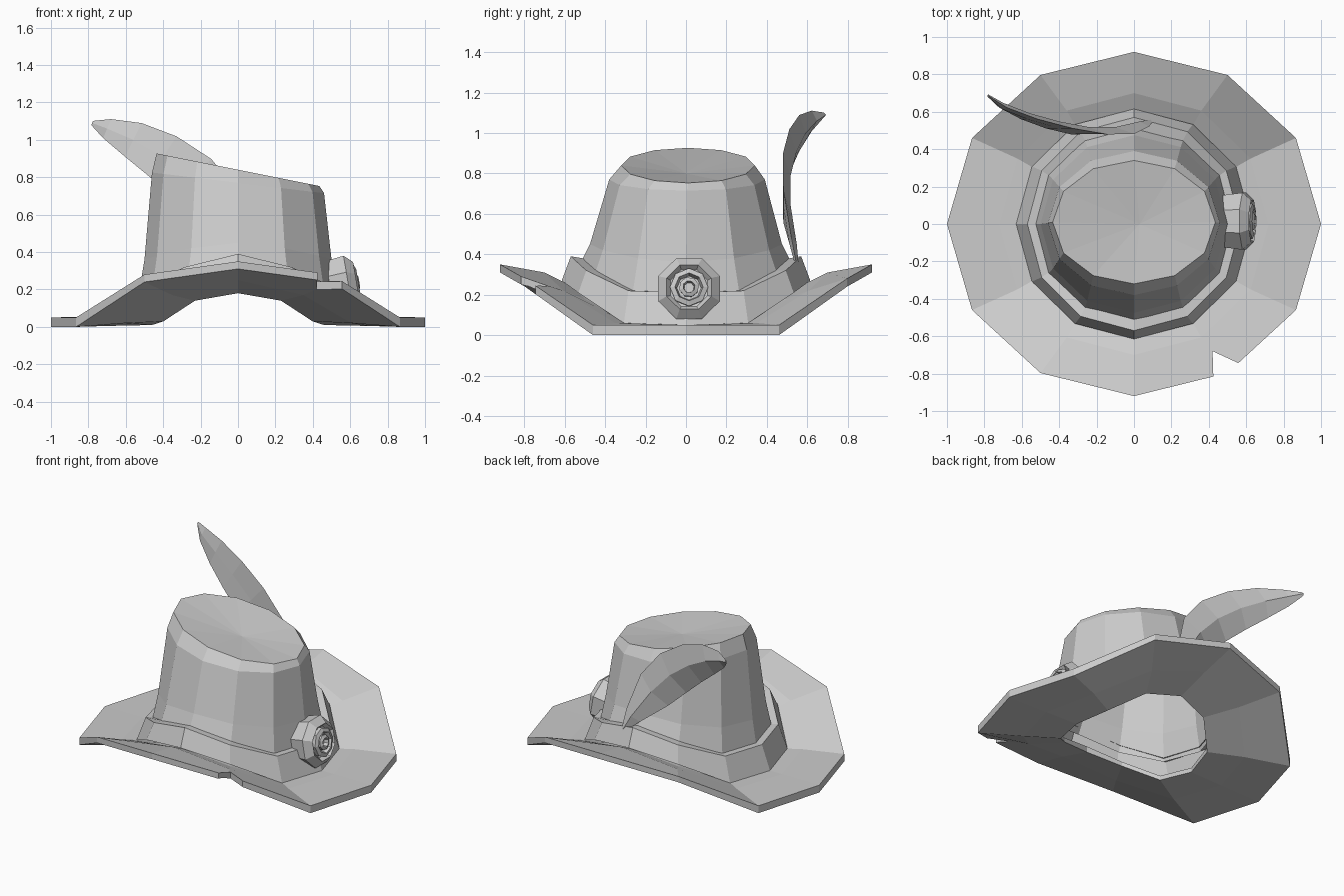
import bpy, bmesh, math
from mathutils import Vector, Matrix

if "Cube" in bpy.data.objects:
    bpy.data.objects.remove(bpy.data.objects["Cube"], do_unlink=True)

grey = bpy.data.materials.new("felt grey")
grey.use_nodes = True
COLOUR = (0.6, 0.6, 0.6, 1)
grey.diffuse_color = COLOUR
grey.node_tree.nodes["Principled BSDF"].inputs["Base Color"].default_value = COLOUR


def loft(name, rings, close=False, caps=(None, None)):
    """Skin a list of equal rings; a cap is a centre point for a fan."""
    bm = bmesh.new()
    loops = [[bm.verts.new(p) for p in ring] for ring in rings]
    n = len(loops[0])
    pairs = list(zip(loops, loops[1:]))
    if close:
        pairs.append((loops[-1], loops[0]))
    for a, b in pairs:
        for i in range(n):
            j = (i + 1) % n
            bm.faces.new((a[i], a[j], b[j], b[i]))
    for loop, centre in zip((loops[0], loops[-1]), caps):
        if centre is not None:
            c = bm.verts.new(centre)
            for i in range(n):
                bm.faces.new((loop[i], loop[(i + 1) % n], c))
    bmesh.ops.recalc_face_normals(bm, faces=bm.faces)
    mesh = bpy.data.meshes.new(name)
    bm.to_mesh(mesh)
    bm.free()
    mesh.materials.append(grey)
    obj = bpy.data.objects.new(name, mesh)
    bpy.context.collection.objects.link(obj)
    return obj


def ring(rx, ry, height, n=12, y=0):
    """Oval ring whose height is a rule of the angle step and x."""
    out = []
    for i in range(n):
        a = math.tau * i / n
        x = rx * math.cos(a)
        out.append((x, y + ry * math.sin(a), height(i, x)))
    return out


def curl(side, diagonal, shoulder, end):
    """Heights that rise from both sides to the front and back."""
    steps = (side, diagonal, shoulder, end, shoulder, diagonal)
    return lambda i, x: steps[i % 6]


# Curled brim, a closed solid
brim = loft("brim", [
    ring(1, .92, curl(.05, .05, .28, .35)),
    ring(.72, .70, curl(.05, .06, .22, .31)),
    ring(.60, .58, curl(.05, .06, .18, .25)),
    ring(.46, .45, curl(.04, .06, .17, .22)),
    ring(.46, .45, curl(.01, .03, .14, .18)),
    ring(.70, .68, curl(.005, .02, .17, .25)),
    ring(1, .92, curl(0, 0, .24, .31))], close=True)

# Torn notch at the front of the brim
outline = [(.43, -1), (.42, -.68), (.55, -.74), (.62, -.8), (.62, -1)]
cutter = loft("notch_cutter", [[(x, y, z) for x, y in outline] for z in (-.2, .6)],
              caps=((.5, -.85, -.2), (.5, -.85, .6)))
cutter.hide_render = True
cut = brim.modifiers.new("notch", "BOOLEAN")
cut.operation, cut.object, cut.solver = "DIFFERENCE", cutter, "EXACT"
bpy.context.view_layer.objects.active = brim
bpy.ops.object.modifier_apply(modifier="notch")
bpy.data.objects.remove(cutter, do_unlink=True)

# Band around the crown
loft("hat_band", [
    ring(.63, .615, curl(.05, .06, .21, .27)),
    ring(.57, .57, curl(.21, .22, .32, .39)),
    ring(.52, .51, curl(.21, .22, .32, .38))])

# Leaning crown with a dented top
loft("crown", [
    ring(.53, .53, curl(.18, .20, .28, .34)),
    ring(.50, .475, curl(.36, .38, .42, .45)),
    ring(.46, .385, lambda i, x: .77 - .12 * x, y=.005),
    ring(.435, .33, lambda i, x: .84 - .2 * x, y=.01)],
    caps=(None, (.03, 0, .80)))

# Feather: spine point and half width per station
stations = [((.09, .55, .34), .012), ((.03, .53, .45), .06),
            ((-.10, .50, .64), .13), ((-.24, .50, .79), .145),
            ((-.40, .53, .91), .13), ((-.56, .575, 1.0), .10),
            ((-.70, .63, 1.06), .055), ((-.78, .685, 1.09), .012)]
spine = [Vector(p) for p, w in stations]
sections = []
for i, (p, w) in enumerate(stations):
    along = spine[min(i + 1, len(spine) - 1)] - spine[max(i - 1, 0)]
    across = Vector((-along.z, 0, along.x)).normalized() * w
    thick = Vector((0, .018 if w > .02 else .008, 0))
    fold = Vector((0, .02 * w / .14, 0))
    s = spine[i]
    sections.append([s + across - fold, s + thick, s - across - fold, s - thick])
loft("feather", sections, caps=(spine[0], spine[-1]))

# Eight-sided rosette with nested petals, tilted back against the band
tilt = Matrix.Translation((.56, .015, .225)) @ Matrix.Rotation(-.17, 4, "Y")


def rosette(name, profile, cap, turn=0):
    rings = []
    for r, depth in profile:
        rings.append([tilt @ Vector((depth, r * math.cos(a), r * math.sin(a)))
                      for a in (turn + math.tau * k / 8 for k in range(8))])
    return loft(name, rings, caps=(None, tilt @ Vector((cap, 0, 0))))


rosette("rosette_base", [(.15, -.08), (.165, .03), (.12, .075), (.10, .05)], .03, math.pi / 8)
rosette("rosette_outer_petals", [(.09, .02), (.095, .075), (.07, .085), (.06, .05)], .045)
rosette("rosette_inner_petals", [(.045, .03), (.05, .08), (.03, .09), (.025, .06)], .06, .3)
